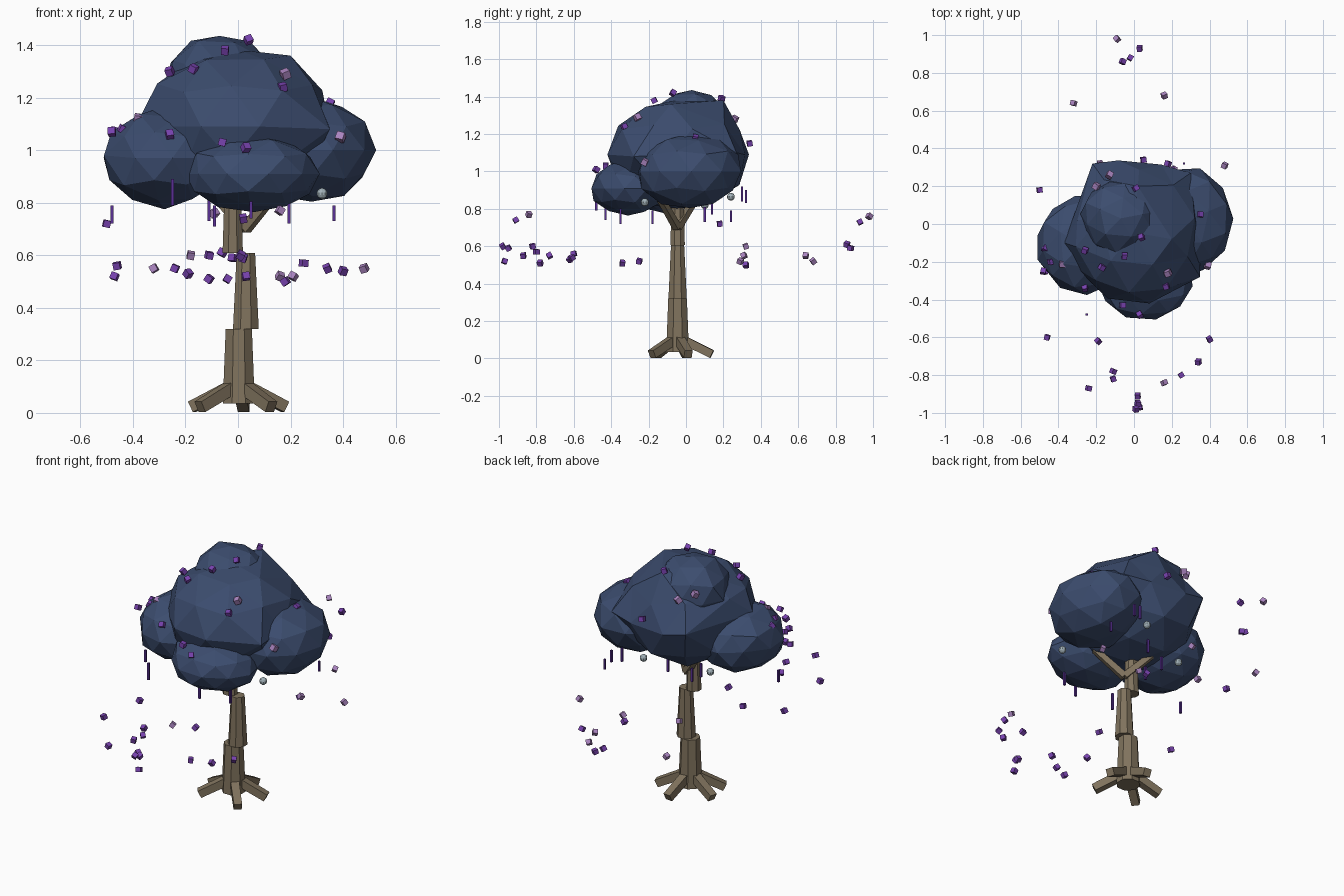
import bpy, bmesh, math, random
from mathutils import Vector, Matrix

random.seed(4)
if "Cube" in bpy.data.objects:
    bpy.data.objects.remove(bpy.data.objects["Cube"], do_unlink=True)


def make_material(name, rgb):
    mat = bpy.data.materials.new(name)
    mat.use_nodes = True
    color = (*rgb, 1.0)
    mat.diffuse_color = color
    shader = next(n for n in mat.node_tree.nodes if n.type == 'BSDF_PRINCIPLED')
    shader.inputs["Base Color"].default_value = color
    return mat


LEAF = make_material("night blue leaves", (.044, .072, .155))
BARK = make_material("grey brown bark", (.215, .17, .11))
PURPLE = make_material("purple petals", (.19, .055, .43))
MAUVE = make_material("pale mauve petals", (.40, .23, .52))
VINE = make_material("violet vines", (.10, .03, .30))
ORB = make_material("pale grey orbs", (.36, .44, .48))


def finish(name, bm, material):
    """Turn a bmesh into a flat shaded object of one colour."""
    bmesh.ops.recalc_face_normals(bm, faces=bm.faces[:])
    mesh = bpy.data.meshes.new(name)
    bm.to_mesh(mesh)
    bm.free()
    mesh.materials.append(material)
    obj = bpy.data.objects.new(name, mesh)
    bpy.context.scene.collection.objects.link(obj)
    return obj


def limb(name, start, end, r_start, r_end, sides, material=BARK):
    """Tapered prism running between two points."""
    start, end = Vector(start), Vector(end)
    axis = end - start
    turn = axis.to_track_quat('Z', 'Y').to_matrix().to_4x4()
    spin = Matrix.Rotation(math.pi / sides, 4, 'Z')
    bm = bmesh.new()
    bmesh.ops.create_cone(
        bm, cap_ends=True, segments=sides, radius1=r_start, radius2=r_end,
        depth=axis.length,
        matrix=Matrix.Translation((start + end) / 2) @ turn @ spin)
    return finish(name, bm, material)


def foliage(name, center, radii, corners=(), jitter=.04):
    """Faceted leafy clump; the nearest vertex is pulled out to each corner."""
    bm = bmesh.new()
    bmesh.ops.create_icosphere(bm, subdivisions=2, radius=1)
    spin = Matrix.Rotation(random.uniform(0, math.tau), 3, 'Z')
    for v in bm.verts:
        p = (spin @ v.co) * random.uniform(1 - jitter, 1 + jitter)
        v.co = Vector(center) + Vector(a * b for a, b in zip(p, radii))
    for corner in map(Vector, corners):
        nearest = min(bm.verts, key=lambda v: (v.co - corner).length)
        nearest.co = corner
    return finish(name, bm, LEAF)


def petals(name, spots, size, material):
    """Small randomly turned cubes; spots are in hundredths of a unit."""
    bm = bmesh.new()
    for spot in spots:
        turn = Matrix.Translation(Vector(spot) / 100)
        for axis in 'XYZ':
            turn = turn @ Matrix.Rotation(random.uniform(-.6, .6), 4, axis)
        bmesh.ops.create_cube(bm, size=size, matrix=turn)
    return finish(name, bm, material)


# Trunk in three offset tapering pieces
limb("trunk_lower", (.003, -.045, .035), (.003, -.045, .32), .066, .054, 8)
limb("trunk_middle", (.03, -.045, .32), (.03, -.045, .608), .053, .038, 8)
limb("trunk_upper", (-.02, -.045, .608), (-.02, -.045, .85), .042, .034, 8)

# Five roots spread around the base
for k, angle in enumerate((-48, 18, 84, 165, -143)):
    a = math.radians(angle)
    d = Vector((math.cos(a), math.sin(a), 0))
    base = Vector((.003, -.045, 0))
    limb(f"root_{k + 1}", base + d * .03 + Vector((0, 0, .1)),
         base + d * .185 + Vector((0, 0, .023)), .033, .031, 4)

# Forked branches under the canopy
fork = (.028, -.047, .70)
limb("branch_right", fork, (.16, -.14, .86), .026, .022, 4)
limb("branch_left", fork, (-.11, .055, .86), .026, .022, 4)

# Canopy
foliage("canopy_main", (0, -.045, 1.09), (.36, .38, .30), [
    (.20, -.08, 1.36), (.30, .27, 1.10), (.35, -.28, 1.08), (-.22, .32, 1.12),
    (-.37, -.10, 1.13), (.02, .20, 1.38), (-.30, .02, 1.24)])
foliage("canopy_top", (-.07, .03, 1.24), (.22, .21, .20))
foliage("canopy_left_lobe", (-.28, -.11, .97), (.24, .27, .19),
        [(-.43, .08, .98), (-.51, -.19, .98)])
foliage("canopy_right_lobe", (.28, .02, 1.0), (.24, .28, .20))
foliage("canopy_front_lobe", (.06, -.31, .91), (.255, .20, .145))

# Petals resting on the canopy
petals("canopy_petals", [
    (4, -7, 142), (-5, -17, 138), (-17, -23, 131), (-26, -14, 130),
    (17, -33, 124), (-47, -13, 107), (-48, -25, 107), (-44, -20, 108),
    (-26, -34, 106), (-6, -43, 103), (3, -48, 101), (1, 19, 139),
    (5, 34, 115), (35, 5, 118)], .028, PURPLE)
petals("canopy_pale_petals", [
    (18, -26, 129), (-38, -21, 112), (39, -22, 105), (-20, 20, 131),
    (-13, 26, 128)], .031, MAUVE)

# Petals drifting down around the trunk
petals("falling_petals", [
    (3, 93, 73), (-2, 88, 59), (-6, 86, 61), (-46, -60, 56),
    (-19, -62, 53), (40, -61, 54), (34, -73, 55), (25, -80, 57),
    (-11, -78, 51), (-11, -82, 60), (-24, -87, 55), (2, -91, 74),
    (2, -95, 59), (3, -97, 52), (1, -98, 60), (-47, -25, 52),
    (18, 32, 50), (-50, 18, 72), (-4, -34, 51)], .027, PURPLE)
petals("falling_pale_petals", [
    (-9, 98, 76), (16, 68, 52), (-32, 64, 55), (16, -84, 77),
    (48, 31, 55), (21, 29, 52), (-18, 32, 60)], .027, MAUVE)

# Thin vines hanging from the leaves: x, y, bottom, top
vines = [(-.25, -.48, .79, .89), (-.48, -.18, .72, .79), (.05, -.43, .74, .81),
         (.195, -.35, .72, .80), (.365, .24, .73, .79), (-.09, -.01, .71, .79),
         (-.11, .10, .73, .81), (.265, .32, .83, .90), (.21, .30, .84, .92),
         (.02, .14, .77, .85)]
for k, (x, y, low, high) in enumerate(vines):
    limb(f"vine_{k + 1}", (x, y, low), (x, y, high), .008, .008, 4, VINE)

# Round orbs tucked under the canopy
for k, spot in enumerate([(.32, -.22, .835), (.11, .24, .865), (-.23, .10, .82)]):
    bm = bmesh.new()
    bmesh.ops.create_uvsphere(bm, u_segments=10, v_segments=7, radius=.021,
                              matrix=Matrix.Translation(spot))
    finish(f"orb_{k + 1}", bm, ORB)
